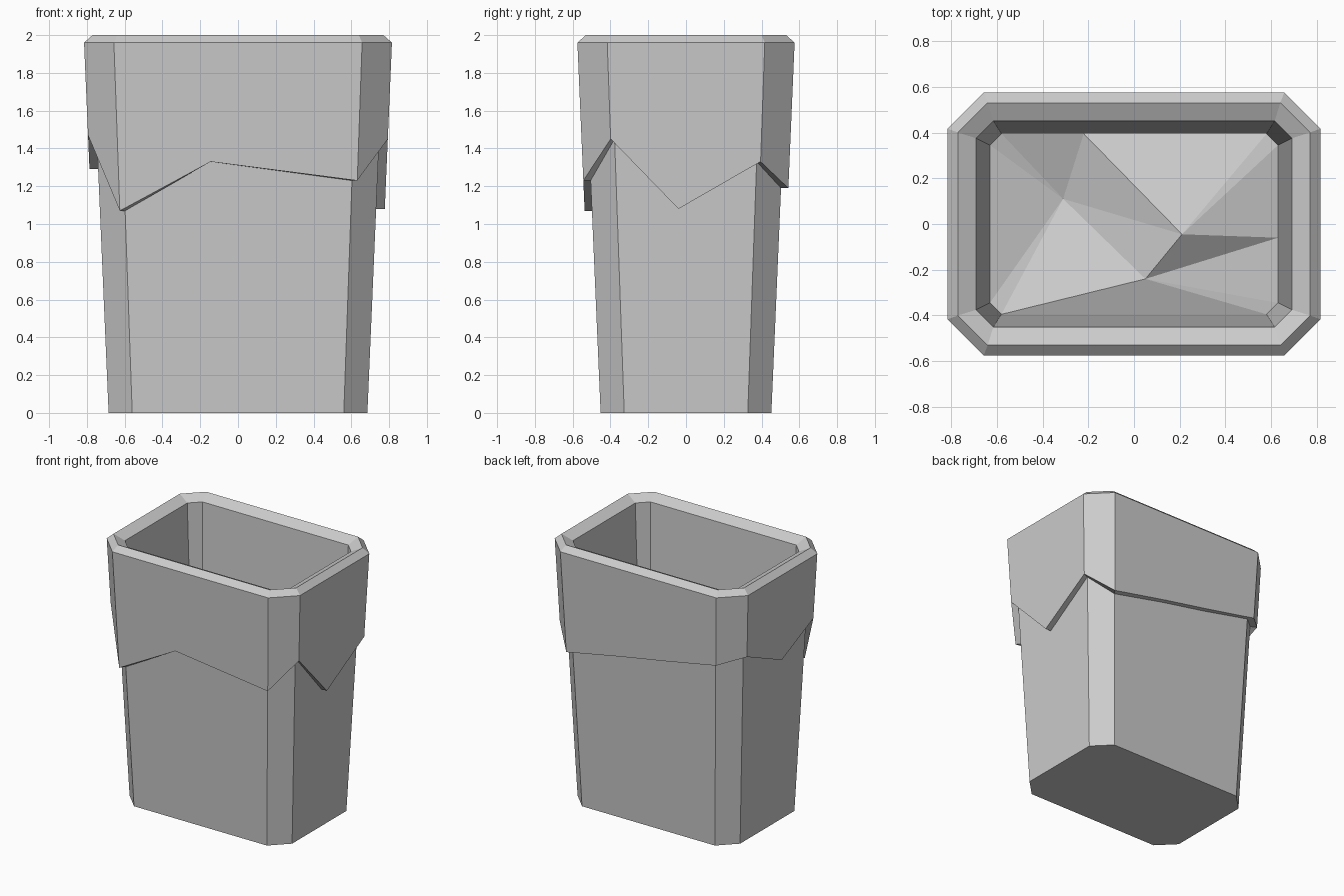
import bpy, bmesh

if "Cube" in bpy.data.objects:
    bpy.data.objects.remove(bpy.data.objects["Cube"])

# Hem height at each of the 13 points around the bin (front, right, back, left)
HEM = [1.07, 1.33, 1.23, 1.45, 1.08, 1.33, 1.19, 1.28, 1.35, 1.43, 1.48, 1.29, 1.47]


def outline(hx, hy, c, front=-0.145, right=-0.04, left=-0.03):
    """Chamfered rectangle with extra points along the sides, anticlockwise."""
    x, y = hx - c, hy - c
    return [(-x, -hy), (front, -hy), (x, -hy),
            (hx, -y), (hx, right), (hx, y),
            (x, hy), (0.17, hy), (-0.22, hy), (-x, hy),
            (-hx, y), (-hx, left), (-hx, -y)]


def flat_ring(z, *args, **kw):
    return [(x, y, z) for x, y in outline(*args, **kw)]


def hem_ring(hx, hy, c, z0):
    """Ring on a tapered wall following the uneven hem height."""
    ring = []
    for i, z in enumerate(HEM):
        d = 0.043 * (z - z0)
        x, y = outline(hx + d, hy + d, c + d * 0.18)[i]
        ring.append((x, y, z))
    return ring


def loft(bm, rings):
    loops = [[bm.verts.new(p) for p in r] for r in rings]
    for a, b in zip(loops, loops[1:]):
        for i in range(len(a)):
            j = (i + 1) % len(a)
            bm.faces.new((a[i], a[j], b[j], b[i]))
    return loops


def finish(bm, name):
    me = bpy.data.meshes.new(name)
    bm.to_mesh(me)
    bm.free()
    bpy.context.collection.objects.link(bpy.data.objects.new(name, me))


body_hem = hem_ring(0.685, 0.452, 0.125, 0)

# Bin body: tapered wall up to the hem, closed underneath
bm = bmesh.new()
loops = loft(bm, [flat_ring(0, 0.685, 0.452, 0.125), body_hem])
bm.faces.new(loops[0][::-1])
finish(bm, "bin_body")

# Bag liner: hem, folded-over skirt, rounded rim and inner wall
bm = bmesh.new()
loops = loft(bm, [
    body_hem,
    hem_ring(0.815, 0.575, 0.158, 1.96),
    flat_ring(1.96, 0.815, 0.575, 0.158),
    flat_ring(2.0, 0.77, 0.53, 0.13),
    flat_ring(1.96, 0.69, 0.45, 0.075),
    flat_ring(0.62, 0.63, 0.395, 0.05, front=-0.03, right=-0.06, left=0.05),
])

# Crumpled bag floor: border fanned to three inner points
edge = loops[-1]
p, q, s = [bm.verts.new(v) for v in
           ((-0.31, 0.11, 0.52), (0.21, -0.045, 0.76), (0.05, -0.24, 0.68))]
owner = [s] * 4 + [q] * 4 + [p] * 5
for i, o in enumerate(owner):
    bm.faces.new((edge[i], edge[(i + 1) % 13], o))
    if owner[i - 1] is not o:
        bm.faces.new((edge[i], o, owner[i - 1]))
bm.faces.new((p, s, q))
finish(bm, "bag_liner")
